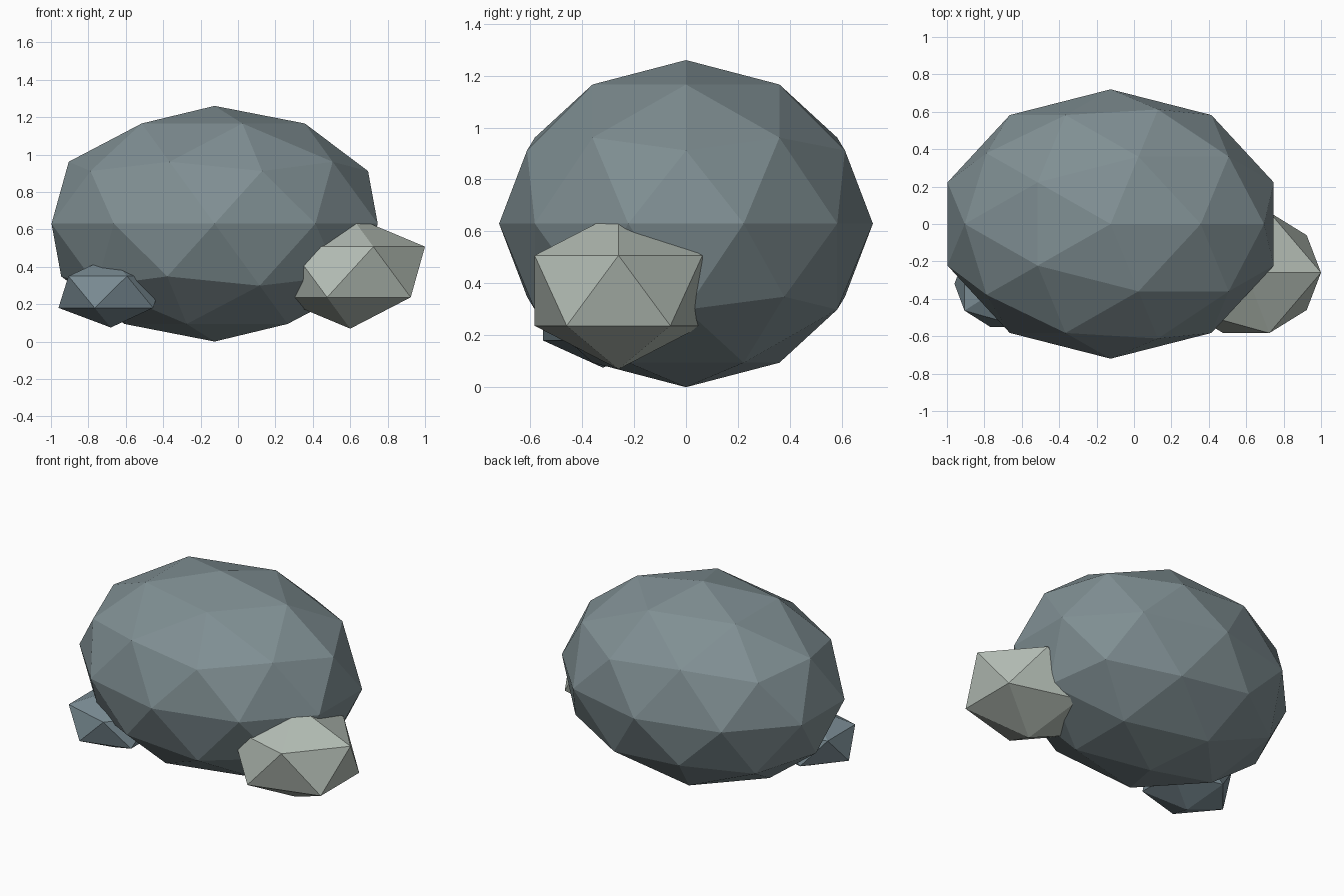
import bpy

if "Cube" in bpy.data.objects:
    bpy.data.objects.remove(bpy.data.objects["Cube"])


def material(name, rgb):
    m = bpy.data.materials.new(name)
    m.diffuse_color = (*rgb, 1.0)
    m.use_nodes = True
    m.node_tree.nodes["Principled BSDF"].inputs["Base Color"].default_value = m.diffuse_color
    return m


def rock(name, subdivisions, centre, radii, mat):
    """Flat-shaded faceted boulder: a stretched icosphere."""
    bpy.ops.mesh.primitive_ico_sphere_add(subdivisions=subdivisions, radius=1)
    ob = bpy.context.object
    ob.name = name
    ob.scale = radii
    bpy.ops.object.transform_apply(location=False, rotation=False, scale=True)
    ob.location = centre
    ob.data.materials.append(mat)
    return ob


slate = material("slate grey", (0.215, 0.275, 0.292))
pale = material("pale stone", (0.46, 0.515, 0.465))
blue = material("blue grey", (0.195, 0.262, 0.295))

# Large central boulder
rock("main_boulder", 2, (-0.125, 0, 0.63), (0.917, 0.72, 0.63), slate)
# Pale stone leaning on the right
rock("pale_stone", 1, (0.60, -0.26, 0.372), (0.447, 0.38, 0.303), pale)
# Small stone tucked in at the left
rock("small_stone", 1, (-0.68, -0.32, 0.265), (0.313, 0.272, 0.19), blue)
